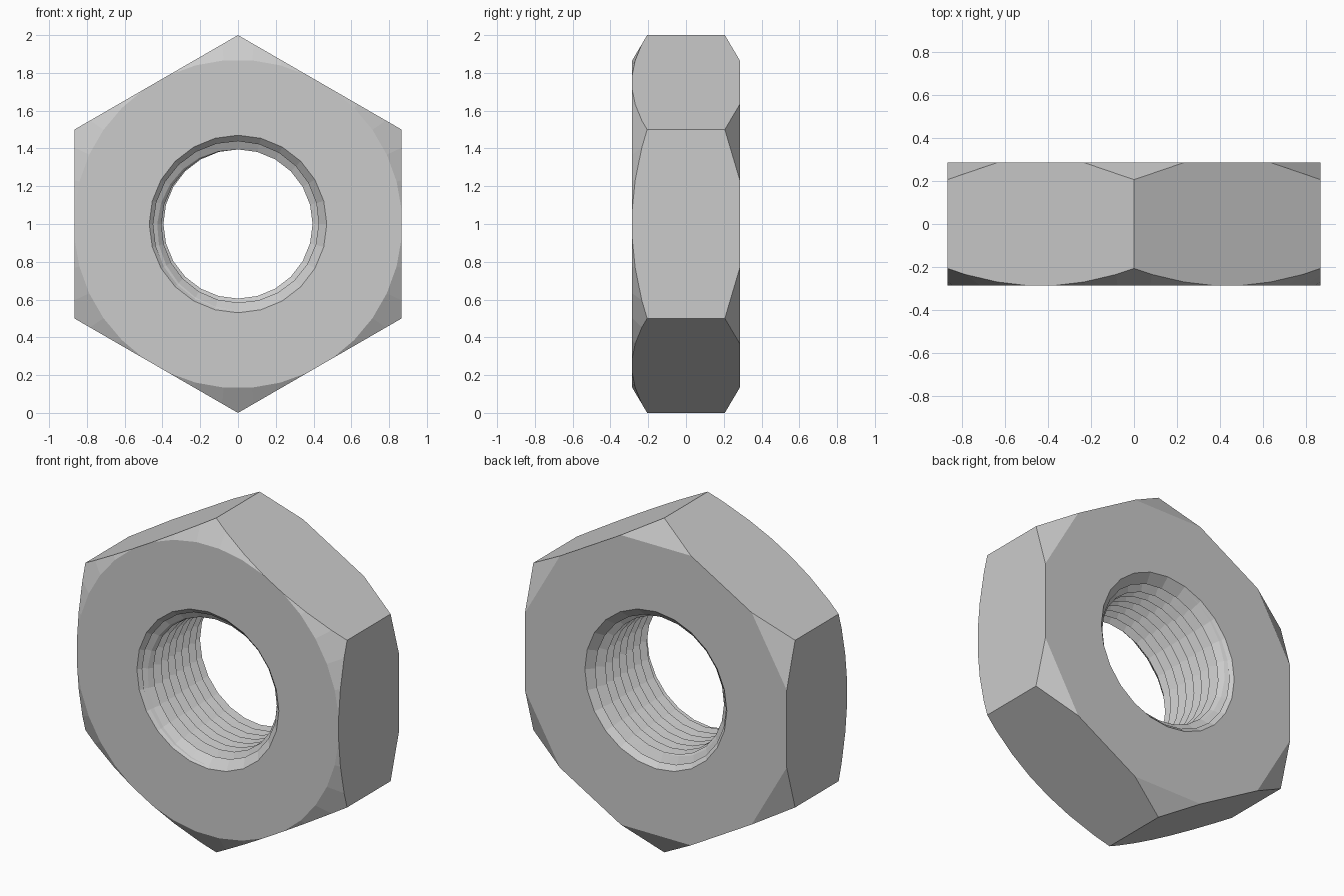
import bpy, bmesh
from math import sin, cos, pi, radians
from mathutils import Vector, Matrix

if "Cube" in bpy.data.objects:
    bpy.data.objects.remove(bpy.data.objects["Cube"])

H = 0.285            # half thickness
N = 24               # sides of the bore
PITCH = 0.065        # thread pitch
CREST, ROOT = 0.395, 0.46


def make_object(name, bm):
    bmesh.ops.recalc_face_normals(bm, faces=bm.faces[:])
    me = bpy.data.meshes.new(name)
    bm.to_mesh(me)
    bm.free()
    ob = bpy.data.objects.new(name, me)
    bpy.context.collection.objects.link(ob)
    return ob


def cut(target, cutter):
    cutter.hide_render = True
    mod = target.modifiers.new("cut", 'BOOLEAN')
    mod.operation = 'DIFFERENCE'
    mod.solver = 'EXACT'
    mod.object = cutter
    bpy.context.view_layer.objects.active = target
    bpy.ops.object.modifier_apply(modifier=mod.name)
    bpy.data.objects.remove(cutter)


# Hexagonal body with a point at the top, bevelled at its corners
bm = bmesh.new()
ring = [bm.verts.new((sin(k * pi / 3), -H, cos(k * pi / 3))) for k in range(6)]
face = bm.faces.new(ring)
ext = bmesh.ops.extrude_face_region(bm, geom=[face])
bmesh.ops.translate(bm, vec=(0, 2 * H, 0),
                    verts=[g for g in ext["geom"] if isinstance(g, bmesh.types.BMVert)])
bmesh.ops.recalc_face_normals(bm, faces=bm.faces[:])


def bevel_corner(angle, side):
    d = Vector((sin(angle), 0, cos(angle)))
    no = (d * 0.08 + Vector((0, side * 0.135, 0))).normalized()
    co = d * 0.866 + Vector((0, side * H, 0))
    bmesh.ops.bisect_plane(bm, geom=bm.verts[:] + bm.edges[:] + bm.faces[:],
                           plane_co=co, plane_no=no, clear_outer=True)
    bmesh.ops.holes_fill(bm, edges=[e for e in bm.edges if e.is_boundary], sides=0)


for k in range(6):
    for off in (-20, -10, 0, 10, 20):        # rounded front bevel
        bevel_corner(k * pi / 3 + radians(off), -1)
    bevel_corner(k * pi / 3, 1)              # single flat at the back
nut = make_object("hex_nut", bm)

# Threaded bore: helical crest and root strips closed by end fans
bm = bmesh.new()
M = N * 14
crest, root = [], []
for n in range(M + 1):
    a, y = 2 * pi * n / N, -0.47 + PITCH * n / N
    crest.append(bm.verts.new((CREST * sin(a), y, CREST * cos(a))))
    root.append(bm.verts.new((ROOT * sin(a), y + PITCH / 2, ROOT * cos(a))))
for n in range(M):
    bm.faces.new((crest[n], crest[n + 1], root[n + 1], root[n]))
    if n + N + 1 <= M:
        bm.faces.new((root[n], root[n + 1], crest[n + N + 1], crest[n + N]))
border = [e for e in bm.edges if e.is_boundary]
for side in (-1, 1):
    tip = bm.verts.new((0, side * 0.6, 0))
    for e in border:
        if e.verts[0].co.y * side > 0:
            bm.faces.new((e.verts[0], e.verts[1], tip))
bmesh.ops.triangulate(bm, faces=bm.faces[:])
cut(nut, make_object("thread_cutter", bm))

# Countersinks at both mouths of the bore
for side in (-1, 1):
    bm = bmesh.new()
    depth = 0.16
    r_in, r_out = 0.39, 0.55
    mat = Matrix.Translation((0, side * H, 0)) @ Matrix.Rotation(-side * pi / 2, 4, 'X')
    bmesh.ops.create_cone(bm, cap_ends=True, segments=N, radius1=r_in, radius2=r_out,
                          depth=depth, matrix=mat)
    cut(nut, make_object("countersink_cutter", bm))

nut.location.z = 1.0
